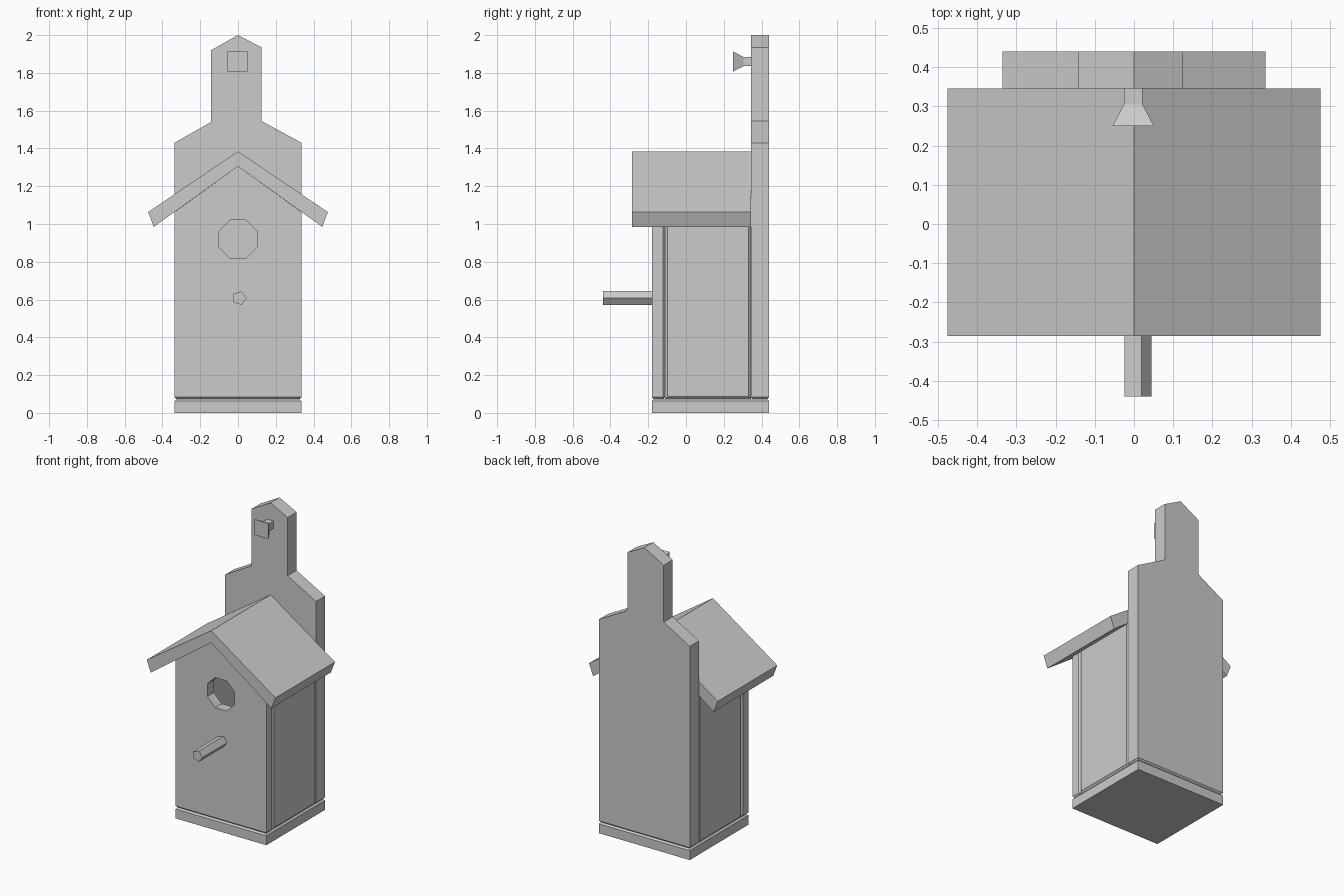
import bpy, bmesh, math

cube = bpy.data.objects.get("Cube")
if cube:
    bpy.data.objects.remove(cube, do_unlink=True)

grey = bpy.data.materials.new("plain_grey")
grey.use_nodes = True
grey.diffuse_color = (0.6, 0.6, 0.6, 1)
grey.node_tree.nodes["Principled BSDF"].inputs["Base Color"].default_value = (0.6, 0.6, 0.6, 1)

HALF = 0.336      # half width of the house
FRONT, BACK = -0.18, 0.44
JOINT = 0.073     # height where walls meet the base
WALL = 0.345      # front face of the back board
SLOPE = 0.72


def under_roof(x):
    return 1.305 - SLOPE * abs(x)


def prism(name, outline, y0, y1, chamfer=None, size=0.01, scale0=1.0, centre=(0, 0)):
    """Extrude an x-z outline along y; scale0 flares the front end."""
    bm = bmesh.new()
    cx, cz = centre
    ends = [[bm.verts.new((cx + (x - cx) * s, y, cz + (z - cz) * s)) for x, z in outline]
            for y, s in ((y0, scale0), (y1, 1.0))]
    n = len(outline)
    bm.faces.new(ends[0])
    bm.faces.new(ends[1][::-1])
    for i in range(n):
        j = (i + 1) % n
        bm.faces.new((ends[0][i], ends[1][i], ends[1][j], ends[0][j]))
    bmesh.ops.recalc_face_normals(bm, faces=bm.faces)
    if chamfer:
        edges = [e for e in bm.edges if chamfer(e.verts[0].co, e.verts[1].co)]
        bmesh.ops.bevel(bm, geom=edges, offset=size, segments=1, affect='EDGES', profile=0.5)
    mesh = bpy.data.meshes.new(name)
    bm.to_mesh(mesh)
    bm.free()
    mesh.materials.append(grey)
    ob = bpy.data.objects.new(name, mesh)
    bpy.context.collection.objects.link(ob)
    return ob


def ring(n, radius, x, z, turn=0.0):
    return [(x + radius * math.cos(turn + math.tau * i / n),
             z + radius * math.sin(turn + math.tau * i / n)) for i in range(n)]


def box(x0, x1, z0, z1):
    return [(x0, z0), (x1, z0), (x1, z1), (x0, z1)]


def near(a, b):
    return abs(a - b) < 0.001


def bottom(a, b):
    return near(a.z, JOINT) and near(b.z, JOINT)


# Base board
prism("base", box(-HALF, HALF, 0, JOINT), FRONT, BACK, bottom)

# Front board with an octagonal entrance
front_back = -0.111
front = prism("front_wall",
              [(-HALF, JOINT), (HALF, JOINT), (HALF, under_roof(HALF)),
               (0, under_roof(0)), (-HALF, under_roof(HALF))],
              FRONT, front_back,
              lambda a, b: bottom(a, b) or (near(a.y, front_back) and near(b.y, front_back)
                                            and near(a.x, b.x)))
cutter = prism("entrance_cutter", ring(8, 0.109, 0, 0.92, math.pi / 8), -0.3, 0)
cutter.hide_render = True
hole = front.modifiers.new("entrance", 'BOOLEAN')
hole.operation = 'DIFFERENCE'
hole.solver = 'EXACT'
hole.object = cutter
bpy.context.view_layer.objects.active = front
bpy.ops.object.modifier_apply(modifier=hole.name)
bpy.data.objects.remove(cutter, do_unlink=True)

# Side boards, chamfered around the outer joints
for side, label in ((1, "left"), (-1, "right")):
    inner = HALF - 0.07
    prism(label + "_wall",
          [(side * HALF, JOINT), (side * HALF, under_roof(HALF)),
           (side * inner, under_roof(inner)), (side * inner, JOINT)],
          front_back, WALL,
          lambda a, b: near(abs(a.x), HALF) and near(abs(b.x), HALF)
          and (near(a.y, b.y) or bottom(a, b)), 0.013)

# Tall back board with hanging neck
prism("back_board",
      [(-HALF, JOINT), (HALF, JOINT), (HALF, 1.43), (0.125, 1.545), (0.125, 1.935),
       (0, 2.0), (-0.143, 1.92), (-0.143, 1.54), (-HALF, 1.43)],
      WALL, BACK, bottom)

# Gabled roof
prism("roof",
      [(0, 1.385), (-0.476, 1.063), (-0.446, 0.985), (0, 1.305), (0.446, 0.985), (0.476, 1.063)],
      -0.285, WALL)

# Perch
prism("perch", ring(5, 0.038, 0.007, 0.608), -0.44, -0.15)

# Hanging knob: square stem and flared head
knob = box(-0.026, 0.022, 1.836, 1.884)
prism("knob_stem", knob, 0.305, WALL + 0.01)
prism("knob_head", knob, 0.25, 0.305, scale0=2.2, centre=(-0.002, 1.86))
